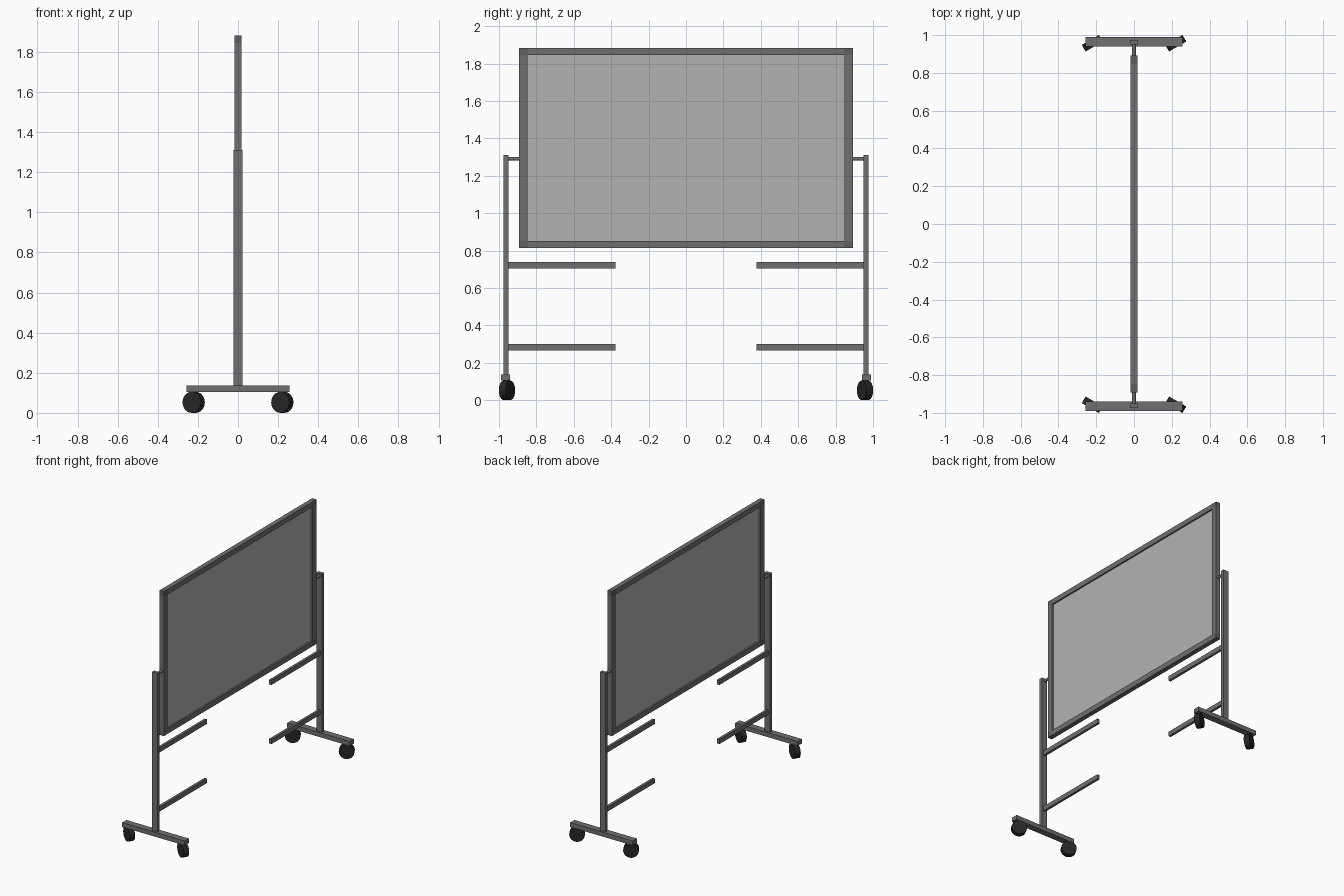
import bpy
from math import radians, sin, cos
from mathutils import Matrix

if "Cube" in bpy.data.objects:
    bpy.data.objects.remove(bpy.data.objects["Cube"])


def material(name, v):
    m = bpy.data.materials.new(name)
    m.diffuse_color = (v, v, v, 1)
    m.use_nodes = True
    m.node_tree.nodes["Principled BSDF"].inputs["Base Color"].default_value = m.diffuse_color
    return m


METAL = material("grey_metal", 0.16)
CORNER = material("dark_corner", 0.12)
BOARD = material("board_surface", 0.45)
RUBBER = material("black_rubber", 0.02)


def box(name, x, y, z, mat):
    """Box from (min, max) pairs on each axis."""
    bpy.ops.mesh.primitive_cube_add(size=1)
    ob = bpy.context.object
    ob.name = name
    ob.data.transform(
        Matrix.Translation([(a + b) / 2 for a, b in (x, y, z)])
        @ Matrix.Diagonal([abs(b - a) for a, b in (x, y, z)] + [1]))
    ob.data.materials.append(mat)
    return ob


def cylinder(name, radius, depth, loc, rot, mat, sides):
    bpy.ops.mesh.primitive_cylinder_add(vertices=sides, radius=radius, depth=depth,
                                        location=loc, rotation=rot)
    ob = bpy.context.object
    ob.name = name
    ob.data.materials.append(mat)
    bpy.ops.object.shade_smooth_by_angle(angle=radians(35))
    return ob


# Board outline: outer and inner limits of the frame
Y_OUT, Y_IN = 0.893, 0.848
Z_BOT, Z_BOT_IN, Z_TOP_IN, Z_TOP = 0.813, 0.852, 1.845, 1.883
FX = (-0.0175, 0.0175)

# Writing panel, recessed in the frame on both sides
box("board_panel", (-0.006, 0.006), (-Y_IN - 0.005, Y_IN + 0.005),
    (Z_BOT_IN - 0.005, Z_TOP_IN + 0.005), BOARD)

# Top and bottom frame rails
for label, z in (("bottom", (Z_BOT, Z_BOT_IN)), ("top", (Z_TOP_IN, Z_TOP))):
    box(f"frame_{label}_rail", FX, (-Y_IN, Y_IN), z, METAL)

for label, s in (("left", -1), ("right", 1)):
    # Frame side rail with corner blocks
    fy = (s * Y_IN, s * Y_OUT)
    box(f"frame_side_{label}", FX, fy, (Z_BOT_IN, Z_TOP_IN), METAL)
    box(f"frame_corner_bottom_{label}", FX, fy, (Z_BOT, Z_BOT_IN), CORNER)
    box(f"frame_corner_top_{label}", FX, fy, (Z_TOP_IN, Z_TOP), CORNER)

    # Upright post and pivot pin
    box(f"post_{label}", (-0.022, 0.022), (s * 0.950, s * 0.975), (0.137, 1.31), METAL)
    cylinder(f"pivot_pin_{label}", 0.01, 0.065, (0, s * 0.92, 1.291),
             (radians(90), 0, 0), METAL, 16)

    # Short cross bars
    for level, z in (("lower", (0.266, 0.301)), ("upper", (0.704, 0.739))):
        box(f"cross_bar_{level}_{label}", (-0.009, 0.009), (s * 0.378, s * 0.950), z, METAL)

    # Foot bar
    box(f"foot_{label}", (-0.256, 0.256), (s * 0.94, s * 0.989), (0.104, 0.137), METAL)

    # Swivelled caster wheels
    for end, x in (("front", -0.221), ("back", 0.221)):
        cylinder(f"caster_{end}_{label}", 0.0525, 0.04, (x, s * 0.957, 0.0525),
                 (radians(90), 0, s * radians(30)), RUBBER, 24)
